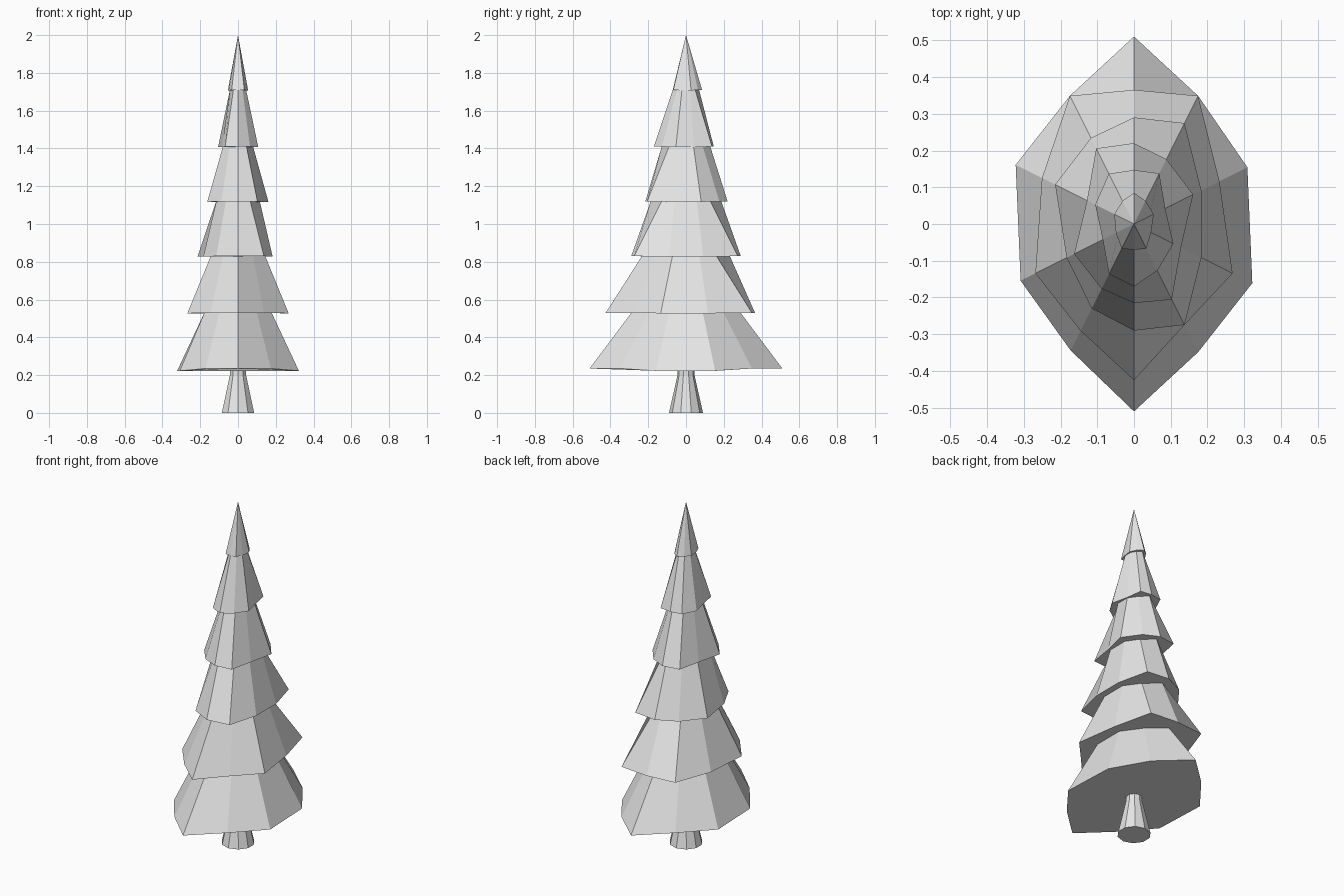
import bpy, bmesh, math
from mathutils import Vector

cube = bpy.data.objects.get("Cube")
if cube:
    bpy.data.objects.remove(cube, do_unlink=True)

grey = bpy.data.materials.new("light_grey")
grey.use_nodes = True
colour = (0.8, 0.8, 0.8, 1)
grey.diffuse_color = colour
grey.node_tree.nodes["Principled BSDF"].inputs["Base Color"].default_value = colour

# Ten branch directions, clockwise from the back
half = [(0, 1), (1, 2), (2, 1), (2, -1), (1, -2)]
RAYS = [Vector(d).normalized() for d in half + [(-x, -y) for x, y in half]]
OVAL = [1, 0.77, 0.69, 0.69, 0.77] * 2


def loft(name, rings):
    """Closed flat-shaded skin through rings of points; a one-point ring is a tip."""
    bm = bmesh.new()
    loops = [[bm.verts.new(p) for p in ring] for ring in rings]
    for low, high in zip(loops, loops[1:]):
        n = len(low)
        for i in range(n):
            j = (i + 1) % n
            if len(high) == 1:
                bm.faces.new((low[i], low[j], high[0]))
            else:
                bm.faces.new((low[i], low[j], high[j], high[i]))
    bm.faces.new(loops[0])
    if len(loops[-1]) > 1:
        bm.faces.new(loops[-1])
    bmesh.ops.recalc_face_normals(bm, faces=bm.faces)
    mesh = bpy.data.meshes.new(name)
    bm.to_mesh(mesh)
    bm.free()
    mesh.materials.append(grey)
    obj = bpy.data.objects.new(name, mesh)
    bpy.context.collection.objects.link(obj)


def ring(radii, z, dip=0):
    # The sideways corners hang lower by dip
    return [(d.x * r, d.y * r, z - (dip if abs(d.x) > 0.8 else 0))
            for d, r in zip(RAYS, radii)]


# Each tier: base height, uneven base radii, top size
tiers = [
    (0.235, [.51, .39, .345, .36, .39, .51, .385, .345, .36, .39], 0.285),
    (0.53, [.365, .39, .26, .30, .307, .425, .325, .30, .28, .39], 0.23),
    (0.83, [.29, .307, .205, .205, .307, .29, .257, .205, .24, .262], 0.185),
    (1.12, [.22, .197, .18, .143, .23, .215, .197, .182, .143, .23], 0.127),
    (1.41, [.147, .154, .095, .12, .142, .17, .152, .095, .118, .153], 0.068),
    (1.71, [.085, .07, .06, .052, .075, .07, .075, .055, .06, .07], 0),
]
for i, (z, radii, top) in enumerate(tiers):
    if top:
        upper = ring([top * o for o in OVAL], tiers[i + 1][0] + 0.005)
    else:
        upper = [(0, 0, 2)]
    loft(f"foliage_tier_{i + 1}", [ring(radii, z, 0.012 if i == 0 else 0.003), upper])

# Flared trunk
loft("trunk", [[(r * math.sin(a * math.pi / 5), r * math.cos(a * math.pi / 5), z)
                for a in range(10)]
               for r, z in [(0.09, 0), (0.045, 0.2), (0.042, 0.3)]])
